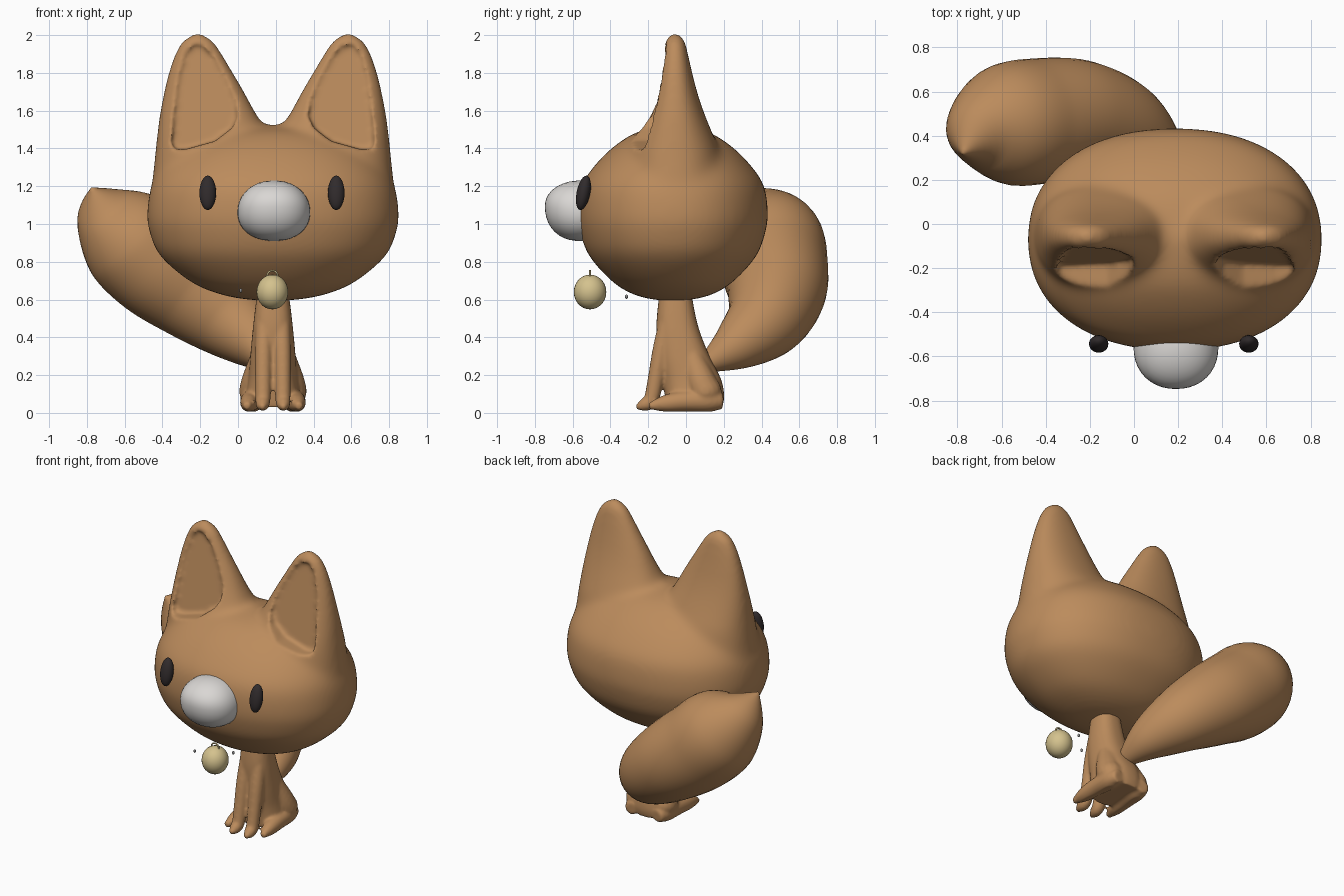
import bpy, bmesh, math
from mathutils import Vector, Matrix

cube = bpy.data.objects.get("Cube")
if cube:
    bpy.data.objects.remove(cube, do_unlink=True)

CX = 0.185  # centre line of head and body


def material(name, rgb, rough=0.6):
    m = bpy.data.materials.new(name)
    m.use_nodes = True
    m.diffuse_color = (*rgb, 1)
    bsdf = m.node_tree.nodes["Principled BSDF"]
    bsdf.inputs["Base Color"].default_value = (*rgb, 1)
    bsdf.inputs["Roughness"].default_value = rough
    return m


FUR = material("tan fur", (0.50, 0.26, 0.108))
NOSE = material("pale grey", (0.70, 0.68, 0.66))
EYE = material("near black", (0.03, 0.024, 0.025))
BELL = material("pale gold", (0.66, 0.54, 0.27))
METAL = material("mid grey", (0.25, 0.25, 0.25))


def finish(name, bm, mat=None):
    me = bpy.data.meshes.new(name)
    bmesh.ops.recalc_face_normals(bm, faces=bm.faces[:])
    bm.to_mesh(me)
    bm.free()
    ob = bpy.data.objects.new(name, me)
    bpy.context.collection.objects.link(ob)
    if mat:
        me.materials.append(mat)
    me.shade_smooth()
    return ob


def spline(rows, steps=6):
    """Catmull-Rom interpolation of rows of numbers."""
    rows = [rows[0]] + list(rows) + [rows[-1]]
    out = []
    for i in range(1, len(rows) - 2):
        for s in range(steps):
            t = s / steps
            out.append([0.5 * (2 * b + (c - a) * t + (2 * a - 5 * b + 4 * c - d) * t * t
                               + (3 * b - a - 3 * c + d) * t ** 3)
                        for a, b, c, d in zip(*rows[i - 1:i + 3])])
    out.append(list(rows[-1]))
    return out


def skin(bm, rings):
    """Close a stack of point rings into a solid."""
    loops = [[bm.verts.new(p) for p in ring] for ring in rings]
    n = len(loops[0])
    for a, b in zip(loops, loops[1:]):
        for i in range(n):
            j = (i + 1) % n
            bm.faces.new((a[i], a[j], b[j], b[i]))
    bm.faces.new(loops[0][::-1])
    bm.faces.new(loops[-1])


def stack(bm, rows, power=2.0, n=40):
    """Horizontal oval sections: z, centre x, half x, centre y, half y."""
    rings = []
    for z, cx, hx, cy, hy in spline(rows):
        hx, hy = max(hx, 0.004), max(hy, 0.004)
        ring = []
        for i in range(n):
            c, s = math.cos(math.tau * i / n), math.sin(math.tau * i / n)
            ring.append((cx + hx * math.copysign(abs(c) ** (2 / power), c),
                         cy + hy * math.copysign(abs(s) ** (2 / power), s), z))
        rings.append(ring)
    skin(bm, rings)


def tube(bm, rows, n=28, steps=6):
    """Round sections along a path: x, y, z, radius."""
    pts = spline(rows, steps)
    pos = [Vector(p[:3]) for p in pts]
    rings, side = [], Vector((0.3, 0.2, 1))
    for i, p in enumerate(pos):
        d = (pos[min(i + 1, len(pos) - 1)] - pos[max(i - 1, 0)]).normalized()
        side = (side - d * side.dot(d)).normalized()
        other, r = d.cross(side), max(pts[i][3], 0.003)
        rings.append([p + r * (side * math.cos(math.tau * k / n) + other * math.sin(math.tau * k / n))
                      for k in range(n)])
    skin(bm, rings)


def ball(bm, loc, radii, tilt=0.0, seg=28):
    mat = Matrix.Translation(loc) @ Matrix.Rotation(tilt, 4, 'X') @ Matrix.Diagonal((*radii, 1))
    bmesh.ops.create_uvsphere(bm, u_segments=seg, v_segments=seg // 2, radius=1, matrix=mat)


def remesh(ob, voxel):
    m = ob.modifiers.new("Blend", 'REMESH')
    m.mode, m.voxel_size = 'VOXEL', voxel


def soften(ob, rounds, group=""):
    m = ob.modifiers.new("Soften", 'SMOOTH')
    m.factor, m.iterations, m.vertex_group = 0.5, rounds, group


def bake(ob, mat):
    bpy.context.view_layer.update()
    dg = bpy.context.evaluated_depsgraph_get()
    me = bpy.data.meshes.new_from_object(ob.evaluated_get(dg))
    ob.modifiers.clear()
    ob.data = me
    me.materials.clear()
    me.materials.append(mat)
    me.shade_smooth()


# Head with two ears, blended into one skin
bm = bmesh.new()
head = [(0.592, 0, 0), (0.597, 0.11, 0.085), (0.623, 0.265, 0.20), (0.69, 0.43, 0.315),
        (0.83, 0.597, 0.443), (0.96, 0.655, 0.492), (1.05, 0.667, 0.504), (1.2, 0.645, 0.485),
        (1.32, 0.57, 0.405), (1.42, 0.45, 0.30), (1.49, 0.29, 0.18), (1.528, 0, 0)]
stack(bm, [(z, CX, hx, -0.07, hy) for z, hx, hy in head], 2.2, 56)
ear = [(1.05, -0.38, 0.10, 0.20), (1.2, -0.448, 0.16, 0.24), (1.3, -0.447, 0.175, 0.245),
       (1.4, -0.437, 0.175, 0.23), (1.5, -0.427, 0.145, 0.19), (1.6, -0.412, 0.088, 0.15),
       (1.7, -0.392, 0.033, 0.117), (1.8, -0.367, -0.026, 0.091), (1.9, -0.333, -0.085, 0.068),
       (1.97, -0.29, -0.135, 0.049), (2.014, -0.22, -0.205, 0.012)]
for m in (1, -1):
    stack(bm, [(z, CX + m * ((a + b) / 2 - CX), (b - a) / 2, -0.058, hy) for z, a, b, hy in ear], 2.25)
head_ob = finish("head", bm)
remesh(head_ob, 0.016)
bake(head_ob, FUR)

# Soften the ear roots strongly and the thin tips only a little
group = head_ob.vertex_groups.new(name="softness")
for v in head_ob.data.vertices:
    group.add([v.index], min(1.0, max(0.12, (1.8 - v.co.z) / 0.35)), 'REPLACE')
soften(head_ob, 45, "softness")

# Hollows on the front of the ears
outline = [(-0.235, 1.95), (-0.28, 1.91), (-0.318, 1.77), (-0.34, 1.58), (-0.352, 1.43),
           (-0.335, 1.395), (-0.28, 1.395), (-0.12, 1.44), (-0.03, 1.51), (-0.003, 1.57),
           (-0.01, 1.65), (-0.06, 1.77), (-0.13, 1.89), (-0.185, 1.945)]
bm = bmesh.new()
for m in (1, -1):
    flat = [(CX + m * (x - CX), z) for x, z in outline]
    skin(bm, [[(x, -0.6, z) for x, z in flat],
              [(x, -0.18 + (z - 1.4) * 0.17, z) for x, z in flat]])
cutter = finish("ear_hollow_cutter", bm)
cutter.hide_render = True
cut = head_ob.modifiers.new("Hollow", 'BOOLEAN')
cut.operation, cut.object = 'DIFFERENCE', cutter
remesh(head_ob, 0.0125)
soften(head_ob, 7)
bake(head_ob, FUR)
bpy.data.objects.remove(cutter, do_unlink=True)

# Seated body: solid torso, slim front legs, haunches and hind feet
bm = bmesh.new()
stack(bm, [(0.70, CX, 0.07, -0.05, 0.08), (0.6, CX, 0.088, -0.055, 0.09),
           (0.45, CX, 0.106, -0.045, 0.112), (0.3, CX, 0.12, -0.01, 0.135),
           (0.18, CX, 0.13, 0.03, 0.155), (0.09, CX, 0.142, 0.045, 0.157),
           (0.03, CX, 0.135, 0.045, 0.148)], 2.5)
for m in (1, -1):
    def leg(rows):
        tube(bm, [(CX + m * x, y, z, r) for x, y, z, r in rows], 16)
    leg([(0.045, -0.09, 0.52, 0.045), (0.05, -0.13, 0.34, 0.046), (0.052, -0.16, 0.18, 0.043),
         (0.053, -0.185, 0.07, 0.04), (0.055, -0.225, 0.042, 0.034), (0.055, -0.265, 0.032, 0.012)])
    leg([(0.055, 0.0, 0.40, 0.03), (0.07, 0.045, 0.26, 0.065), (0.09, 0.085, 0.15, 0.082),
         (0.095, 0.115, 0.09, 0.08), (0.095, 0.13, 0.04, 0.03)])
    leg([(0.10, 0.195, 0.06, 0.04), (0.108, 0.12, 0.064, 0.06), (0.118, 0.0, 0.062, 0.056),
         (0.128, -0.11, 0.05, 0.045), (0.138, -0.195, 0.036, 0.018)])
body = finish("body", bm)
remesh(body, 0.010)
soften(body, 5)
bake(body, FUR)

# Flat soles
for v in body.data.vertices:
    v.co.z = max(v.co.z, 0.008)

# Bushy tail sweeping back and up to a pointed tip
bm = bmesh.new()
tube(bm, [(0.17, 0.10, 0.255, 0.045), (0.105, 0.27, 0.36, 0.138), (-0.04, 0.42, 0.492, 0.213),
          (-0.24, 0.48, 0.645, 0.262), (-0.44, 0.465, 0.795, 0.285), (-0.59, 0.445, 0.94, 0.27),
          (-0.71, 0.40, 1.07, 0.167), (-0.775, 0.32, 1.19, 0.006)], 36, 8)
finish("tail", bm, FUR)

# Muzzle: flat-backed oval, wider below, its underside rising to the front
bm = bmesh.new()
ball(bm, (0, 0, 0), (1, 1, 1), 0, 40)
for v in bm.verts:
    x, y, z = v.co / sum(abs(c) ** 2.15 for c in v.co) ** (1 / 2.15)
    z += 0.14 * max(0, -y) * (1 - abs(z))
    v.co = (0.19 + 0.192 * x * (1 - 0.04 * z), min(-0.56 + 0.187 * y, -0.515), 1.07 + 0.16 * z)
finish("muzzle", bm, NOSE)

# Eyes
for side, x in (("right", -0.16), ("left", 0.52)):
    bm = bmesh.new()
    ball(bm, (x, -0.543, 1.165), (0.044, 0.036, 0.093), -0.2, 24)
    finish(side + "_eye", bm, EYE)

# Bell with its hanging ring
bm = bmesh.new()
ball(bm, (0.182, -0.508, 0.64), (0.084, 0.086, 0.092))
finish("bell", bm, BELL)
bm = bmesh.new()
tube(bm, [(0.182 + 0.028 * math.cos(a), -0.508, 0.725 + 0.028 * math.sin(a), 0.005)
          for a in [math.pi * k / 8 for k in range(-1, 10)]], 8, 2)
finish("bell_ring", bm, BELL)

# Tiny studs near the bell
for name, loc in (("side_stud", (0.015, -0.49, 0.648)), ("rear_stud", (0.185, -0.315, 0.615))):
    bm = bmesh.new()
    ball(bm, loc, (0.008, 0.008, 0.012), 0, 10)
    finish(name, bm, METAL)
